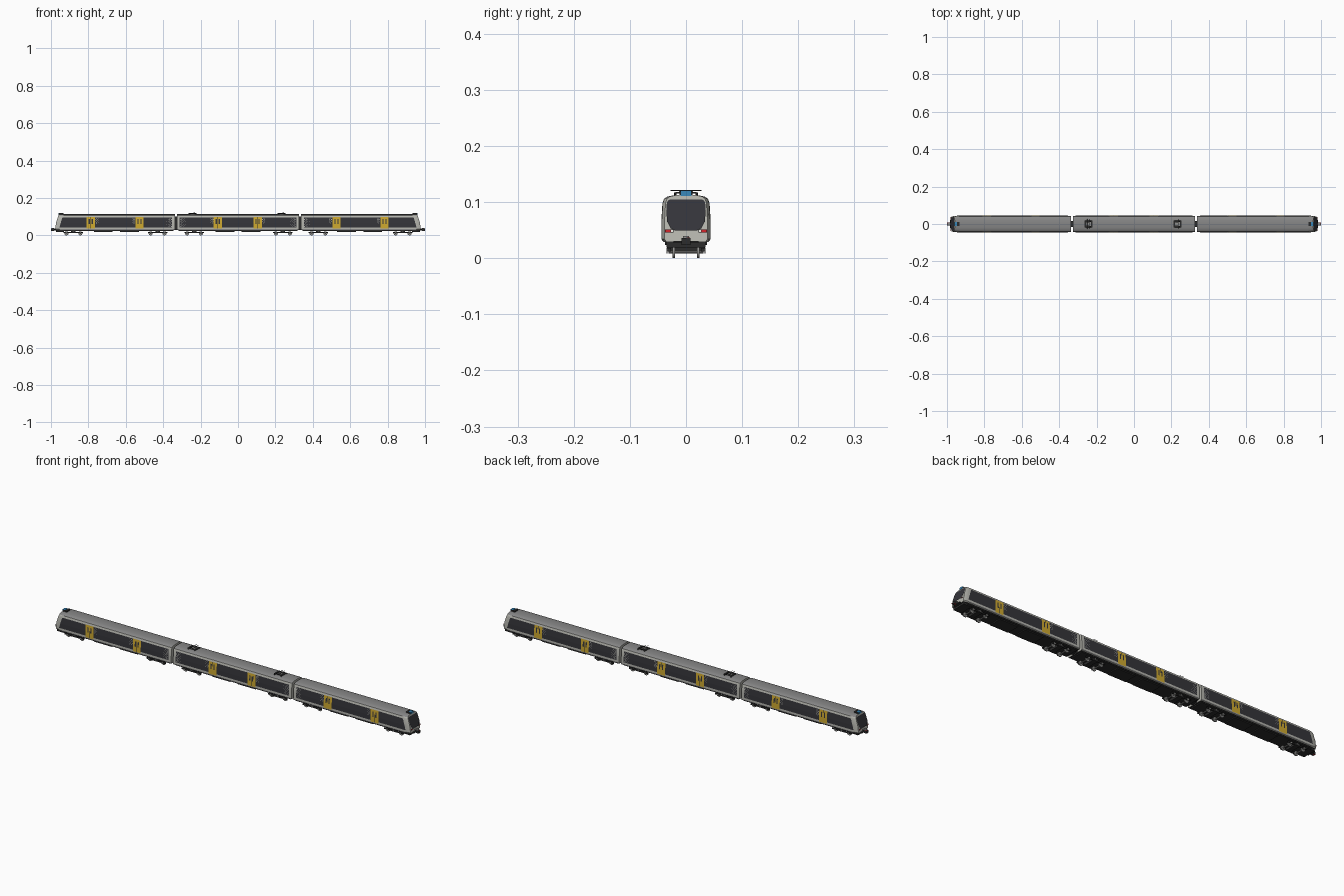
import bpy, bmesh, math, random
from mathutils import Matrix, Vector

if "Cube" in bpy.data.objects:
    bpy.data.objects.remove(bpy.data.objects["Cube"], do_unlink=True)
random.seed(4)


def material(name, *rgb):
    m = bpy.data.materials.new(name)
    m.use_nodes = True
    m.diffuse_color = (*rgb, 1)
    m.node_tree.nodes["Principled BSDF"].inputs["Base Color"].default_value = (*rgb, 1)
    return m


LIGHT = material("light grey paint", 0.46, 0.46, 0.42)
ROOF = material("roof grey", 0.24, 0.24, 0.24)
GLASS = material("dark glass", 0.035, 0.035, 0.042)
YELLOW = material("door yellow", 0.62, 0.40, 0.03)
BLACK = material("underframe black", 0.025, 0.025, 0.025)
STEEL = material("steel", 0.28, 0.28, 0.27)
RED = material("lamp red", 0.55, 0.015, 0.02)
BLUE = material("display blue", 0.04, 0.25, 0.5)
WHITE = material("lamp white", 0.75, 0.75, 0.7)


def finish(name, bm, *mats, smooth=False):
    mesh = bpy.data.meshes.new(name)
    bm.to_mesh(mesh)
    bm.free()
    obj = bpy.data.objects.new(name, mesh)
    bpy.context.collection.objects.link(obj)
    for m in mats:
        mesh.materials.append(m)
    if smooth:
        bpy.ops.object.select_all(action="DESELECT")
        obj.select_set(True)
        bpy.context.view_layer.objects.active = obj
        bpy.ops.object.shade_smooth_by_angle(angle=math.radians(35))
    return obj


def add_box(bm, x, y, z):
    """Box from three (low, high) ranges."""
    mid = [(a + b) / 2 for a, b in (x, y, z)]
    size = [abs(b - a) for a, b in (x, y, z)]
    bmesh.ops.create_cube(bm, size=1, matrix=Matrix.Translation(mid) @ Matrix.Diagonal((*size, 1)))


def boxes(name, mat, *ranges):
    bm = bmesh.new()
    for r in ranges:
        add_box(bm, *r)
    return finish(name, bm, mat)


def add_rod(bm, a, b, radius, sides=8):
    a, b = Vector(a), Vector(b)
    turn = (b - a).to_track_quat("Z", "Y").to_matrix().to_4x4()
    bmesh.ops.create_cone(bm, segments=sides, radius1=radius, radius2=radius, depth=(b - a).length,
                          cap_ends=True, matrix=Matrix.Translation((a + b) / 2) @ turn)


# Half cross-section of the car body, (y, z) from floor to ridge
HALF = [(0.040, 0.029), (0.044, 0.034), (0.044, 0.066), (0.042, 0.098),
        (0.039, 0.106), (0.033, 0.110), (0.020, 0.1125), (0, 0.1135)]
PROFILE = HALF + [(-y, z) for y, z in HALF[-2::-1]]


def side_y(z):
    return 0.044 if z < 0.066 else 0.044 - (z - 0.066) / 16


def rake(z):
    """Distance the cab face leans back at height z."""
    return 0.004 * max(0, 0.045 - z) / 0.016 + 0.022 * max(0, z - 0.045) / 0.068


def car_body(name, stations):
    """Loft the section through (x, width factor, rake factor) stations."""
    bm = bmesh.new()
    rings = [[bm.verts.new((x - math.copysign(rake(z) * lean, x), y * w, z))
              for y, z in PROFILE] for x, w, lean in stations]
    n = len(PROFILE)
    for r, s in zip(rings, rings[1:]):
        for i in range(n):
            bm.faces.new((r[i], r[(i + 1) % n], s[(i + 1) % n], s[i]))
    bm.faces.new(rings[0])
    bm.faces.new(rings[-1])
    bmesh.ops.recalc_face_normals(bm, faces=bm.faces)
    for f in bm.faces:
        f.material_index = 1 if f.normal.z > 0.8 else 2 if f.normal.z < -0.8 else 0
    finish(name, bm, LIGHT, ROOF, BLACK, smooth=True)


def add_panel(bm, side, x0, x1, z0, z1, lift, lean0=0, lean1=0):
    """Thin skin on the car side; lean values rake either end with the cab."""
    rows = [z0] + [k for k in (0.066,) if z0 < k < z1] + [z1]
    pairs = [[bm.verts.new((x0 + lean0 * rake(z), side * (side_y(z) + lift), z)),
              bm.verts.new((x1 - lean1 * rake(z), side * (side_y(z) + lift), z))] for z in rows]
    for a, b in zip(pairs, pairs[1:]):
        quad = (a[0], a[1], b[1], b[0])
        bm.faces.new(quad if side < 0 else quad[::-1])


def panels(name, mat, items):
    bm = bmesh.new()
    for item in items:
        add_panel(bm, *item)
    finish(name, bm, mat)


# Car bodies: two mirrored cab cars and a middle car
NOSE = [(0.337, 1, 0), (0.93, 1, 0), (0.958, 0.985, 0.6), (0.972, 0.94, 0.9), (0.98, 0.87, 1)]
for s, label in ((-1, "right"), (1, "left")):
    car_body(label + "_cab_car_body", [(s * x, w, k) for x, w, k in NOSE])
car_body("middle_car_body", [(-0.326, 1, 0), (0.326, 1, 0)])

# Window bands, doors and door windows on both sides
SIDES = (-1, 1)
Z0, Z1 = 0.043, 0.097
bands = [(-0.955, -0.352, 1, 0), (-0.312, 0.312, 0, 0), (0.352, 0.955, 0, 1)]
panels("window_bands", GLASS, [(s, a, b, Z0, Z1, 0.0006, p, q) for s in SIDES for a, b, p, q in bands])
DOORS = (-0.787, -0.526, -0.108, 0.105, 0.526, 0.783)
panels("doors", YELLOW, [(s, d - 0.022, d + 0.022, 0.036, 0.098, 0.0014) for s in SIDES for d in DOORS])
panels("door_windows", GLASS, [(s, d + o - 0.003, d + o + 0.003, 0.062, 0.088, 0.002)
                               for s in SIDES for d in DOORS for o in (-0.008, 0.008)])
panels("door_seams", BLACK, [(s, d - 0.0006, d + 0.0006, 0.036, 0.098, 0.002) for s in SIDES for d in DOORS])
panels("sill_stripes", ROOF, [(s, a, b, 0.030, 0.035, 0.0008) for s in SIDES
                              for a, b in ((-0.955, -0.337), (-0.326, 0.326), (0.337, 0.955))])

# Dotted fades beside the doors and at the inner band ends
fades = [(-0.764, 1, 4), (-0.549, -1, 4), (-0.131, -1, 4), (0.128, 1, 4), (0.503, -1, 4), (0.760, -1, 4),
         (-0.353, -1, 7), (-0.311, 1, 7), (0.311, -1, 7), (0.353, 1, 7)]
dots = []
for start, way, columns in fades:
    for c in range(columns):
        for r in range(8):
            if (r + c) % 2 == 0 and (columns > 4 or r > 2):
                x = start + way * (0.003 + c * 0.0042)
                h = 0.0018 - 0.00015 * c
                z = 0.048 + r * 0.0062
                dots += [(s, x - h, x + h, z - h, z + h, 0.0012) for s in SIDES]
panels("fade_dots", LIGHT, dots)


# Cab faces
def face_x(z, out):
    return 0.98 - rake(z) + out


def face_plate(name, mat, s, outlines, out):
    bm = bmesh.new()
    for outline in outlines:
        f = bm.faces.new([bm.verts.new((s * face_x(z, out), y, z)) for y, z in outline])
        f.normal_update()
        if f.normal.x * s < 0:
            f.normal_flip()
    finish(name, bm, mat)


def rect(y0, y1, z0, z1):
    return [(y0, z0), (y1, z0), (y1, z1), (y0, z1)]


SCREEN = [(0.019, 0.049), (0.027, 0.053), (0.034, 0.066), (0.035, 0.094), (0.033, 0.102), (0.028, 0.105)]
for s, label in ((-1, "right"), (1, "left")):
    face_plate(label + "_windscreen", GLASS, s, [SCREEN + [(-y, z) for y, z in SCREEN[::-1]]], 0.0012)
    face_plate(label + "_lamp_housings", BLACK, s,
               [rect(k * 0.022, k * 0.037, 0.0455, 0.0515) for k in SIDES], 0.0008)
    face_plate(label + "_tail_lamps", RED, s,
               [rect(k * 0.028, k * 0.0365, 0.046, 0.051) for k in SIDES], 0.0016)
    face_plate(label + "_head_lamps", WHITE, s,
               [rect(k * 0.023, k * 0.027, 0.0465, 0.0505) for k in SIDES], 0.0016)
    # Roof display box
    boxes(label + "_display_box", BLACK, ((s * 0.934, s * 0.957), (-0.012, 0.012), (0.108, 0.119)))
    boxes(label + "_display", BLUE, ((s * 0.946, s * 0.960), (-0.010, 0.010), (0.111, 0.1205)))
    # Front apron, coupler and buffers
    boxes(label + "_apron", BLACK, ((s * 0.93, s * 0.972), (-0.035, 0.035), (0.019, 0.030)),
          ((s * 0.965, s * 0.985), (-0.022, 0.022), (0.027, 0.031)))
    boxes(label + "_coupler", BLACK, ((s * 0.96, s * 0.99), (-0.004, 0.004), (0.027, 0.034)),
          ((s * 0.985, s * 1.0), (-0.008, 0.008), (0.024, 0.036)))
    boxes(label + "_coupler_top", STEEL, ((s * 0.975, s * 0.996), (-0.005, 0.005), (0.036, 0.040)))
    boxes(label + "_coupler_hose", RED, ((s * 0.990, s * 0.9995), (0.001, 0.007), (0.0235, 0.0365)))
    # Gangway between cars
    boxes(label + "_gangway", BLACK, ((s * 0.322, s * 0.341), (-0.015, 0.015), (0.030, 0.100)))

# Underframes and floor equipment
boxes("underframes", BLACK, *[((a, b), (-0.037, 0.037), (0.024, 0.030))
                              for a, b in ((-0.955, -0.345), (-0.318, 0.318), (0.345, 0.955))])
boxes("floor_equipment", BLACK, *[((c - 0.05, c + 0.05), (-0.033, 0.033), (0.019, 0.025))
                                  for c in (-0.72, -0.58, -0.07, 0.07, 0.58, 0.72)])

# Bogies: side frames, springs, axles and wheels
for i, c in enumerate((-0.88, -0.43, -0.235, 0.24, 0.43, 0.88)):
    boxes(f"bogie_frame_{i + 1}", BLACK,
          *[((c - 0.052, c + 0.052), (s * 0.027, s * 0.033), (0.012, 0.018)) for s in SIDES],
          ((c - 0.012, c + 0.012), (-0.033, 0.033), (0.012, 0.026)))
    bm = bmesh.new()
    for x in (c - 0.037, c + 0.037):
        add_rod(bm, (x, -0.031, 0.011), (x, 0.031, 0.011), 0.003)
        for s in SIDES:
            add_rod(bm, (x, s * 0.020, 0.011), (x, s * 0.0245, 0.011), 0.011, 20)
            add_rod(bm, (x, s * 0.033, 0.013), (x, s * 0.035, 0.013), 0.005, 10)
    for s in SIDES:
        add_rod(bm, (c, s * 0.030, 0.017), (c, s * 0.030, 0.025), 0.004, 10)
    finish(f"bogie_wheels_{i + 1}", bm, STEEL, smooth=True)

# Folded pantographs on the middle car
for c, label in ((-0.243, "right"), (0.233, "left")):
    bm = bmesh.new()
    for s in SIDES:
        for x in (-0.018, 0.018):
            add_rod(bm, (c + x, s * 0.019, 0.111), (c + x, s * 0.019, 0.117), 0.002)
        add_rod(bm, (c - 0.021, s * 0.016, 0.117), (c + 0.021, s * 0.016, 0.117), 0.0015)
        add_rod(bm, (c - 0.018, s * 0.008, 0.117), (c + 0.012, s * 0.012, 0.1205), 0.001)
    for x in (-0.018, 0.018):
        add_box(bm, (c + x - 0.004, c + x + 0.004), (-0.019, 0.019), (0.1155, 0.118))
    for x in (-0.006, 0.006):
        add_rod(bm, (c + x, -0.028, 0.121), (c + x, 0.028, 0.121), 0.001)
    finish(label + "_pantograph", bm, BLACK)
    boxes(label + "_pantograph_base", STEEL, ((c - 0.010, c + 0.010), (-0.010, 0.010), (0.112, 0.116)))
